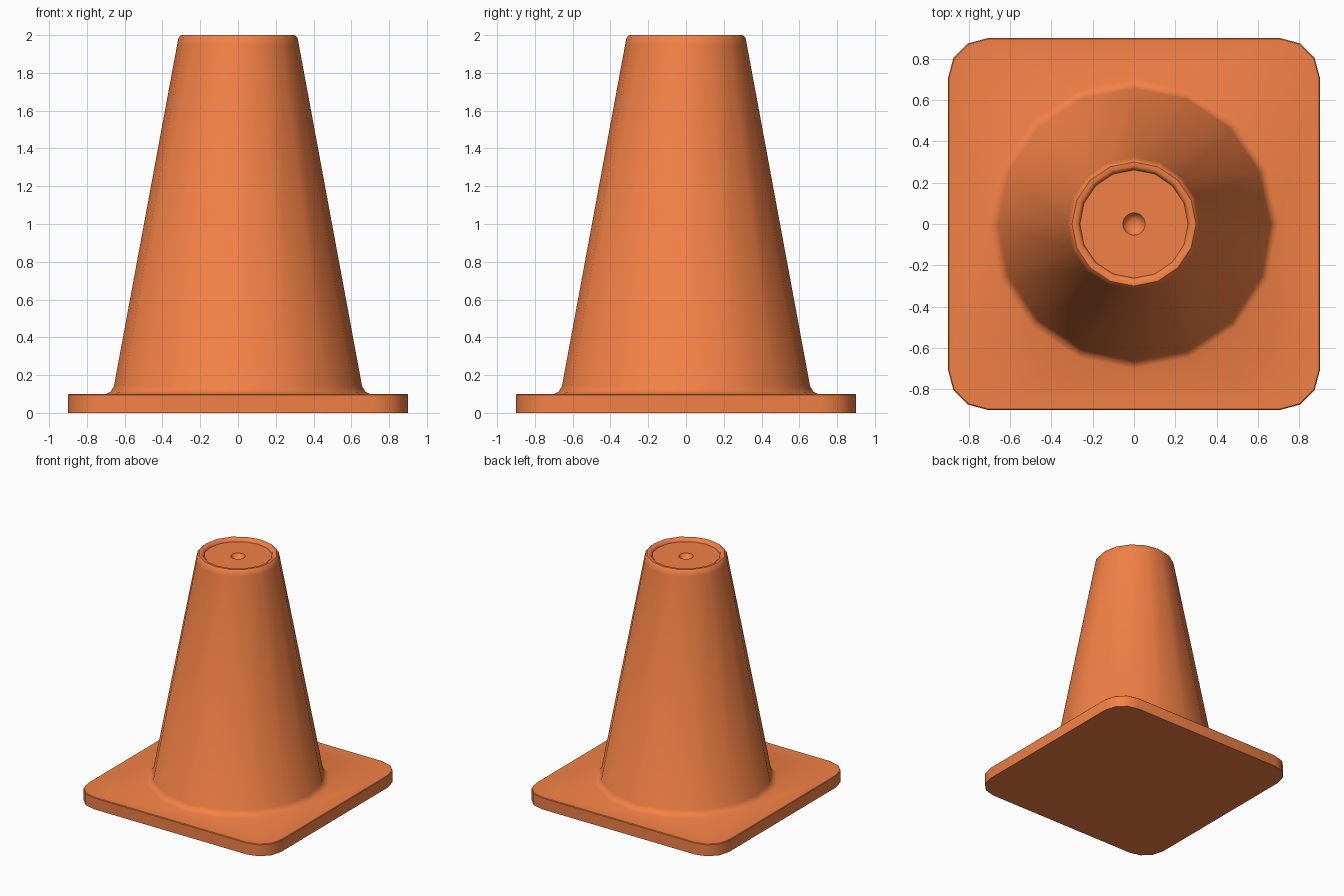
import bpy, bmesh, math

if "Cube" in bpy.data.objects:
    bpy.data.objects.remove(bpy.data.objects["Cube"])

SIDES = 16


def circle(bm, r, z):
    return [bm.verts.new((r * math.cos(math.tau * i / SIDES),
                          r * math.sin(math.tau * i / SIDES), z))
            for i in range(SIDES)]


def rounded_square(bm, half, radius, z):
    # four corners of four points each: 16 points, matching the cone's sides
    verts = []
    for c in range(4):
        mid = math.radians(45 + 90 * c)
        cx = math.copysign(half - radius, math.cos(mid))
        cy = math.copysign(half - radius, math.sin(mid))
        for s in range(4):
            a = math.radians(90 * c + 30 * s)
            verts.append(bm.verts.new((cx + radius * math.cos(a),
                                       cy + radius * math.sin(a), z)))
    return verts


def bridge(bm, lower, upper):
    for i in range(SIDES):
        j = (i + 1) % SIDES
        bm.faces.new((lower[i], lower[j], upper[j], upper[i]))


bm = bmesh.new()

# Square base plate with a slightly softened top edge
rings = [rounded_square(bm, 0.9, 0.19, 0.0),
         rounded_square(bm, 0.9, 0.19, 0.095),
         rounded_square(bm, 0.895, 0.185, 0.1)]

# Foot fillet, tapered body, rolled lip, recessed cap and centre dimple
profile = [(0.70, 0.10), (0.675, 0.112), (0.657, 0.14),
           (0.322, 1.95), (0.315, 1.985), (0.30, 2.0),
           (0.28, 2.0), (0.268, 1.992), (0.262, 1.975),
           (0.055, 1.975), (0.045, 1.955), (0.025, 1.942)]
rings += [circle(bm, r, z) for r, z in profile]

for a, b in zip(rings, rings[1:]):
    bridge(bm, a, b)
bm.faces.new(rings[0][::-1])
bm.faces.new(rings[-1])
bmesh.ops.recalc_face_normals(bm, faces=bm.faces[:])

mesh = bpy.data.meshes.new("traffic_cone")
bm.to_mesh(mesh)
bm.free()
cone = bpy.data.objects.new("traffic_cone", mesh)
bpy.context.collection.objects.link(cone)

# Orange plastic
mat = bpy.data.materials.new("orange_plastic")
mat.diffuse_color = (0.9, 0.22, 0.06, 1)
mat.use_nodes = True
mat.node_tree.nodes["Principled BSDF"].inputs["Base Color"].default_value = mat.diffuse_color
mesh.materials.append(mat)

# Smooth shading with crisp hard edges
bpy.context.view_layer.objects.active = cone
cone.select_set(True)
bpy.ops.object.shade_smooth_by_angle(angle=math.radians(40))
